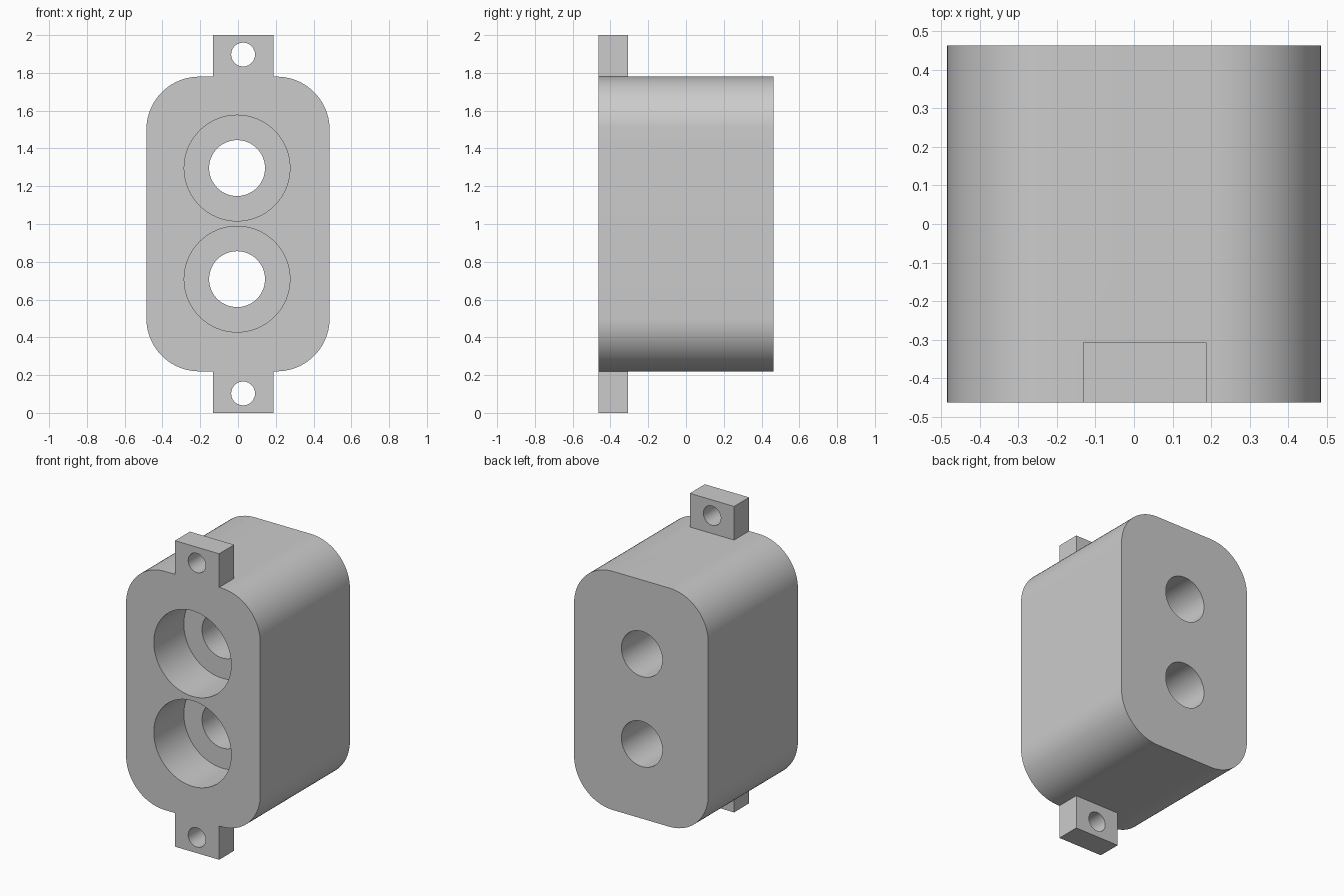
import bpy
import bmesh
from math import cos, sin, pi
from mathutils import Matrix, Vector

default = bpy.data.objects.get("Cube")
if default:
    bpy.data.objects.remove(default, do_unlink=True)

FRONT, BACK = -0.463, 0.463
MID_Z = 1.0

grey = bpy.data.materials.new("plain grey")
grey.use_nodes = True
colour = (0.6, 0.6, 0.6, 1)
grey.diffuse_color = colour
grey.node_tree.nodes["Principled BSDF"].inputs["Base Color"].default_value = colour


def prism(name, outline, y0, y1):
    """Extrude an (x, z) outline from y0 to y1."""
    bm = bmesh.new()
    face = bm.faces.new([bm.verts.new((x, y0, z)) for x, z in outline])
    new = bmesh.ops.extrude_face_region(bm, geom=[face])["geom"]
    moved = [v for v in new if isinstance(v, bmesh.types.BMVert)]
    bmesh.ops.translate(bm, verts=moved, vec=(0, y1 - y0, 0))
    bmesh.ops.recalc_face_normals(bm, faces=bm.faces)
    mesh = bpy.data.meshes.new(name)
    bm.to_mesh(mesh)
    bm.free()
    mesh.materials.append(grey)
    obj = bpy.data.objects.new(name, mesh)
    bpy.context.collection.objects.link(obj)
    return obj


def arc(cx, cz, r, start, sweep, n):
    return [(cx + r * cos(start + sweep * i / n), cz + r * sin(start + sweep * i / n))
            for i in range(n + 1)]


def rounded_rect(hx, hz, r):
    pts = []
    for k, (sx, sz) in enumerate([(1, 1), (-1, 1), (-1, -1), (1, -1)]):
        pts += arc(sx * (hx - r), MID_Z + sz * (hz - r), r, k * pi / 2, pi / 2, 20)
    return pts


def circle(cx, cz, r):
    return arc(cx, cz, r, 0, 2 * pi, 64)[:-1]


def boolean(target, tool, operation):
    mod = target.modifiers.new(tool.name, 'BOOLEAN')
    mod.operation = operation
    mod.solver = 'EXACT'
    mod.object = tool
    bpy.context.view_layer.objects.active = target
    bpy.ops.object.modifier_apply(modifier=mod.name)
    bpy.data.objects.remove(tool, do_unlink=True)


# Rounded housing block
housing = prism("housing", rounded_rect(0.485, 0.78, 0.28), FRONT, BACK)

for side in (1, -1):
    # Mounting tab, sunk into the block, with its screw hole
    z_in, z_out = MID_Z + side * 0.74, MID_Z + side
    tab = prism("mounting_tab", [(-0.132, z_in), (0.188, z_in), (0.188, z_out), (-0.132, z_out)],
                FRONT, -0.308)
    boolean(housing, tab, 'UNION')
    boolean(housing, prism("screw_hole", circle(0.027, MID_Z + side * 0.897, 0.063),
                           FRONT - 0.1, -0.2), 'DIFFERENCE')
    # Wide socket recess in front, narrow bore through to the back
    z = MID_Z + 0.002 + side * 0.294
    boolean(housing, prism("socket_recess", circle(-0.005, z, 0.28),
                           FRONT - 0.1, FRONT + 0.31), 'DIFFERENCE')
    boolean(housing, prism("socket_bore", circle(-0.005, z, 0.148),
                           FRONT - 0.1, BACK + 0.1), 'DIFFERENCE')

# Smooth curved walls, crisp edges
bpy.ops.object.select_all(action='DESELECT')
housing.select_set(True)
bpy.context.view_layer.objects.active = housing
bpy.ops.object.shade_smooth_by_angle()
